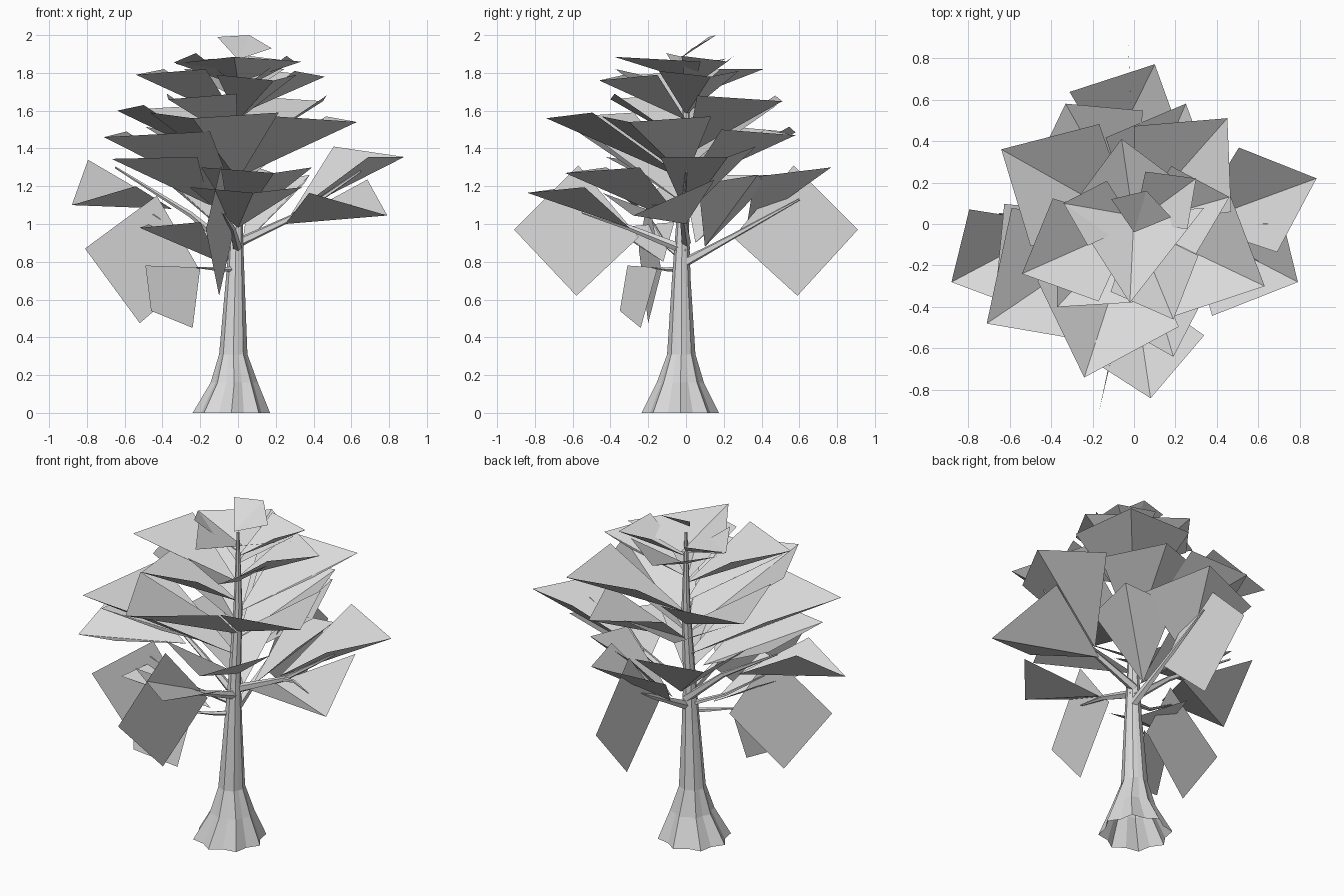
import bpy, bmesh, math
from mathutils import Vector

old = bpy.data.objects.get("Cube")
if old:
    bpy.data.objects.remove(old)

grey = bpy.data.materials.new("light grey")
grey.use_nodes = True
grey.diffuse_color = (0.7, 0.7, 0.7, 1)
grey.node_tree.nodes["Principled BSDF"].inputs["Base Color"].default_value = (0.7, 0.7, 0.7, 1)


def make(name, bm):
    mesh = bpy.data.meshes.new(name)
    bm.to_mesh(mesh)
    bm.free()
    mesh.materials.append(grey)
    obj = bpy.data.objects.new(name, mesh)
    bpy.context.collection.objects.link(obj)


def loft(name, rings):
    """Skin a list of equal rings of points, open at the start and capped at the end."""
    bm = bmesh.new()
    loops = [[bm.verts.new(p) for p in ring] for ring in rings]
    n = len(loops[0])
    for a, b in zip(loops, loops[1:]):
        for i in range(n):
            j = (i + 1) % n
            bm.faces.new((a[i], a[j], b[j], b[i]))
    bm.faces.new(loops[-1])
    make(name, bm)


# Trunk: fluted roots that settle into a slim taper
def trunk_ring(z, radius, flute, x, y, n=16):
    ring = []
    for i in range(n):
        a = math.tau * i / n
        r = radius * (1 - flute * (i % 2))
        ring.append((x + r * math.cos(a), y + r * math.sin(a), z))
    return ring


loft("trunk", [trunk_ring(*s) for s in (
    (0, 0.205, 0.16, -0.035, -0.03), (0.16, 0.125, 0.14, -0.02, -0.03),
    (0.31, 0.075, 0.06, -0.025, -0.025), (0.7, 0.05, 0.06, -0.015, -0.025),
    (0.95, 0.036, 0.06, -0.01, -0.02), (1.4, 0.025, 0.06, 0, 0),
    (1.85, 0.008, 0.06, 0, 0))])


# Branches: tapered five-sided limbs
def branch(name, points, radius):
    pts = [Vector(p) for p in points]
    rings = []
    for k, p in enumerate(pts):
        axis = (pts[min(k + 1, len(pts) - 1)] - pts[max(k - 1, 0)]).normalized()
        side = Vector((0, 0, 1)).cross(axis).normalized()
        up = axis.cross(side)
        r = radius * (1 - 0.8 * k / (len(pts) - 1))
        rings.append([p + r * (side * math.cos(math.tau * i / 5) + up * math.sin(math.tau * i / 5))
                      for i in range(5)])
    loft(name, rings)


branch("right_low_branch", [(0, 0, 0.84), (-0.25, 0, 1.05), (-0.65, 0.05, 1.3)], 0.026)
branch("left_low_branch", [(0, 0, 0.9), (0.32, -0.02, 1.05), (0.65, 0, 1.28)], 0.026)
branch("back_low_branch", [(0, 0, 0.8), (0, 0.24, 0.93), (0, 0.6, 1.13)], 0.026)
branch("front_low_branch", [(0, 0, 0.86), (-0.03, -0.3, 0.98), (-0.08, -0.55, 1.06)], 0.026)
branch("short_twig", [(0, -0.02, 0.76), (-0.1, -0.1, 0.76), (-0.22, -0.18, 0.77)], 0.018)
branch("right_side_twig", [(0, 0, 0.8), (-0.2, -0.1, 0.88), (-0.45, -0.2, 1.05)], 0.016)
branch("left_fork", [(0.32, -0.02, 1.05), (0.45, -0.1, 1.1), (0.6, -0.18, 1.1)], 0.015)


# Leaf cards: kites with a valley fold running from the inner corner to the tip
def leaf(name, tip, base=None, lifts=(0.03, 0.03), spread=0.46, along=0.52):
    tip = Vector(tip)
    reach = math.hypot(tip.x, tip.y)
    base = Vector(base) if base else Vector((0, 0, tip.z - 0.42 * reach))
    flat = Vector((tip.x - base.x, tip.y - base.y, 0))
    across = Vector((-flat.y, flat.x, 0)) * spread
    wings = []
    for s, lift in zip((1, -1), lifts):
        w = base + flat * along + across * s
        w.z = tip.z + lift
        wings.append(w)
    bm = bmesh.new()
    b, t, l, r = [bm.verts.new(p) for p in (base, tip, *wings)]
    bm.faces.new((b, t, l))
    bm.faces.new((b, r, t))
    make(name, bm)


crown = [
    (0.63, -0.30, 1.54), (-0.71, -0.48, 1.46), (-0.24, -0.74, 1.56),
    (-0.64, 0.36, 1.60), (0.45, 0.51, 1.65), (0.46, 0.13, 1.78),
    (-0.54, -0.24, 1.79), (0.30, 0.22, 1.86), (0.19, -0.46, 1.76),
    (-0.37, -0.40, 1.66), (0.25, 0.58, 1.47), (0.19, -0.64, 1.27),
]
for i, tip in enumerate(crown):
    leaf(f"crown_leaf_{i + 1}", tip)
leaf("crown_back_leaf", (-0.33, 0.58, 1.485), along=0.68)
leaf("crown_right_leaf", (-0.34, 0.10, 1.855), (0, 0, 1.73), (0.05, 0.02))
leaf("top_leaf", (0.06, 0.16, 2.0), (0, -0.04, 1.87), (-0.01, -0.07), 0.72, 0.58)
leaf("upper_front_leaf", (-0.02, -0.38, 1.885), (0, 0.05, 1.75), (-0.025, -0.035), 0.78, -0.1)
leaf("upper_back_leaf", (-0.06, 0.41, 1.82), (0, 0, 1.66), (0, 0), 0.65, 0.35)

# Low leaves held out on the branches
leaf("left_leaf", (0.88, 0.22, 1.355), (0.28, 0, 1.05), (0.055, 0), 0.42, 0.53)
leaf("right_leaf", (-0.88, -0.28, 1.10), (-0.35, 0, 1.08), (0.24, 0.1)[::-1], 0.45, 0.6)
leaf("right_upper_leaf", (-0.67, -0.36, 1.345), (-0.15, 0.05, 1.1), (0.01, -0.02), 0.5)
leaf("left_front_leaf", (0.79, -0.28, 1.045), (0.25, 0, 1.0), (0.19, 0.12), 0.55)
leaf("front_leaf", (0.08, -0.84, 1.165), (0, -0.3, 0.98), spread=0.55)
leaf("front_right_leaf", (-0.52, -0.38, 0.98), (-0.1, -0.12, 0.8))
leaf("back_leaf", (0.1, 0.77, 1.30), (-0.12, 0.32, 0.98), (-0.05, -0.05), 0.62, 0.4)
leaf("back_left_leaf", (0.38, 0.38, 1.26), (0.02, 0.1, 0.88), (-0.05, -0.05), 0.5)
leaf("back_right_leaf", (-0.40, 0.40, 1.26), (0, 0.05, 0.9), (0, 0), 0.62)


# Flat leaves hanging upright from the branch ends
def hanging(name, corners):
    bm = bmesh.new()
    bm.faces.new([bm.verts.new(c) for c in corners])
    make(name, bm)


hanging("front_hanging_leaf", [(-0.17, -0.91, 0.97), (-0.10, -0.58, 0.62),
                               (-0.03, -0.25, 0.93), (-0.09, -0.57, 1.31)])
hanging("back_hanging_leaf", [(-0.03, 0.91, 0.97), (-0.015, 0.59, 0.62),
                              (0, 0.25, 0.93), (-0.015, 0.57, 1.31)])
hanging("right_hanging_leaf", [(-0.81, -0.25, 0.87), (-0.52, -0.20, 0.475),
                               (-0.20, -0.13, 0.75), (-0.43, -0.20, 1.15)])
hanging("twig_hanging_leaf", [(-0.49, -0.31, 0.78), (-0.46, -0.35, 0.54),
                              (-0.24, -0.24, 0.45), (-0.20, -0.15, 0.77)])
